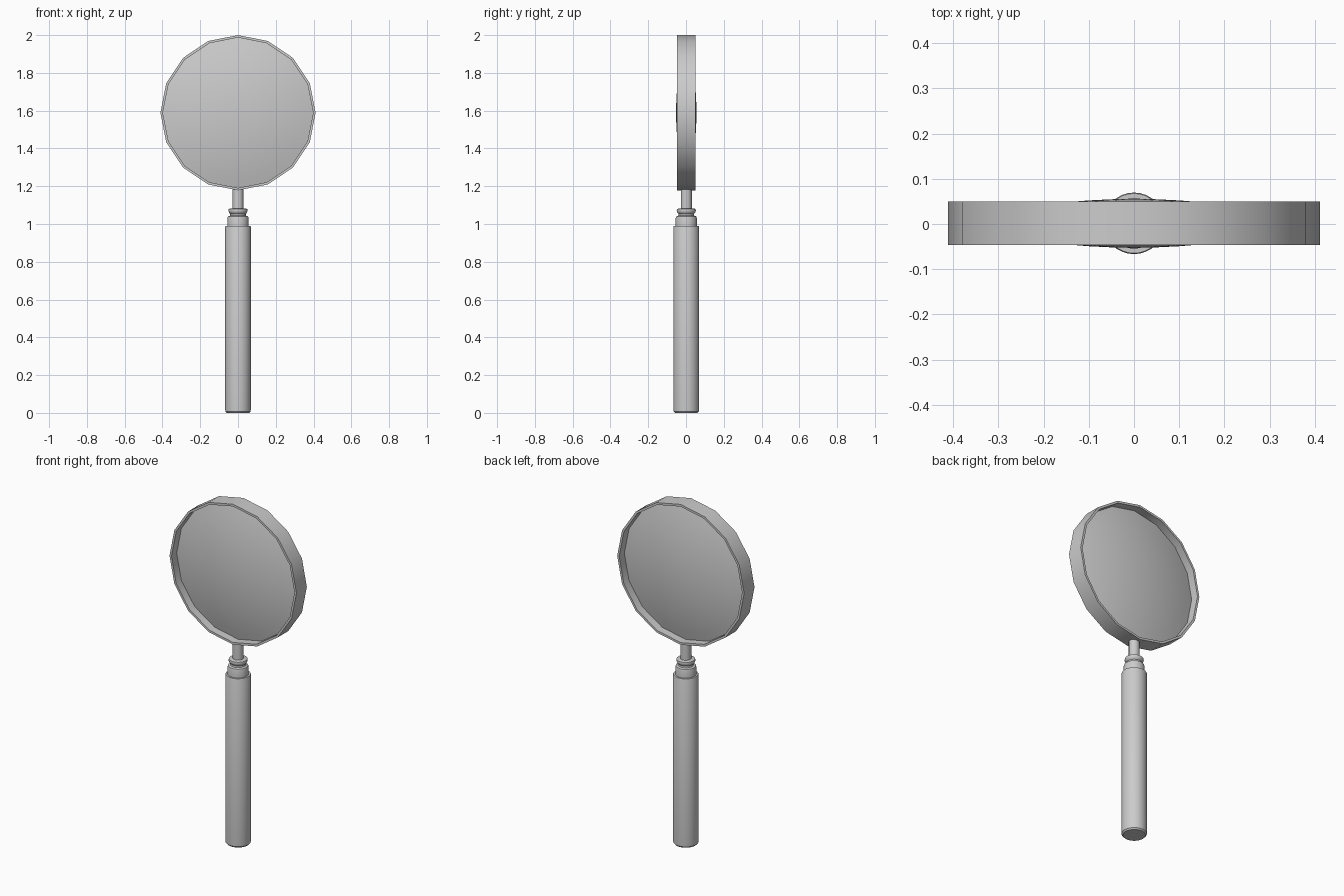
import bpy, bmesh, math

if "Cube" in bpy.data.objects:
    bpy.data.objects.remove(bpy.data.objects["Cube"])

CZ, CY = 1.589, 0.0015   # lens centre height and depth


def lathe(name, profile, sides, upright=True, closed=False, angle=35):
    """Revolve (radius, height) points about z, or about y when not upright."""
    bm = bmesh.new()
    rings = []

    def place(r, h, a):
        c, s = r * math.cos(a), r * math.sin(a)
        return (c, s + CY, h) if upright else (c, CY - h, CZ + s)

    for r, h in profile:
        if r < 1e-6:
            rings.append([bm.verts.new(place(0, h, 0))] * sides)
        else:
            rings.append([bm.verts.new(place(r, h, 2 * math.pi * i / sides))
                          for i in range(sides)])
    pairs = list(zip(rings, rings[1:]))
    if closed:
        pairs.append((rings[-1], rings[0]))
    for lo, hi in pairs:
        for i in range(sides):
            j = (i + 1) % sides
            corners = list(dict.fromkeys((lo[i], lo[j], hi[j], hi[i])))
            if len(corners) > 2:
                bm.faces.new(corners)
    bmesh.ops.recalc_face_normals(bm, faces=bm.faces)
    me = bpy.data.meshes.new(name)
    bm.to_mesh(me)
    bm.free()
    ob = bpy.data.objects.new(name, me)
    bpy.context.collection.objects.link(ob)
    bpy.ops.object.select_all(action='DESELECT')
    ob.select_set(True)
    bpy.context.view_layer.objects.active = ob
    bpy.ops.object.shade_smooth_by_angle(angle=math.radians(angle))
    return ob


# Grip with softened ends
lathe("handle", [(0, 0), (0.06, 0), (0.067, 0.008), (0.068, 0.02),
                 (0.068, 0.985), (0.066, 0.99), (0, 0.99)], 32)

# Turned collar with a groove and bead
lathe("collar", [(0, 0.985), (0.056, 0.985), (0.056, 1.03), (0.053, 1.04),
                 (0.042, 1.044), (0.041, 1.054), (0.047, 1.06), (0.051, 1.07),
                 (0.049, 1.079), (0.042, 1.082), (0, 1.082)], 32)

# Thin neck between collar and frame
lathe("neck", [(0, 1.075), (0.029, 1.075), (0.029, 1.188), (0, 1.188)], 24)

# Sixteen-sided frame band
lathe("lens_frame", [(0.411, -0.048), (0.411, 0.048), (0.398, 0.048), (0.398, -0.048)],
      16, upright=False, closed=True)

# Biconvex lens, spherical on both sides
R_LENS, BULGE, R_CURVE = 0.399, 0.054, 1.50
front = [(r, BULGE - (R_CURVE - math.sqrt(R_CURVE ** 2 - r * r)))
         for r in [R_LENS * k / 8 for k in range(9)]]
back = [(r, -h) for r, h in reversed(front)]
lathe("lens", front + back, 16, upright=False)
